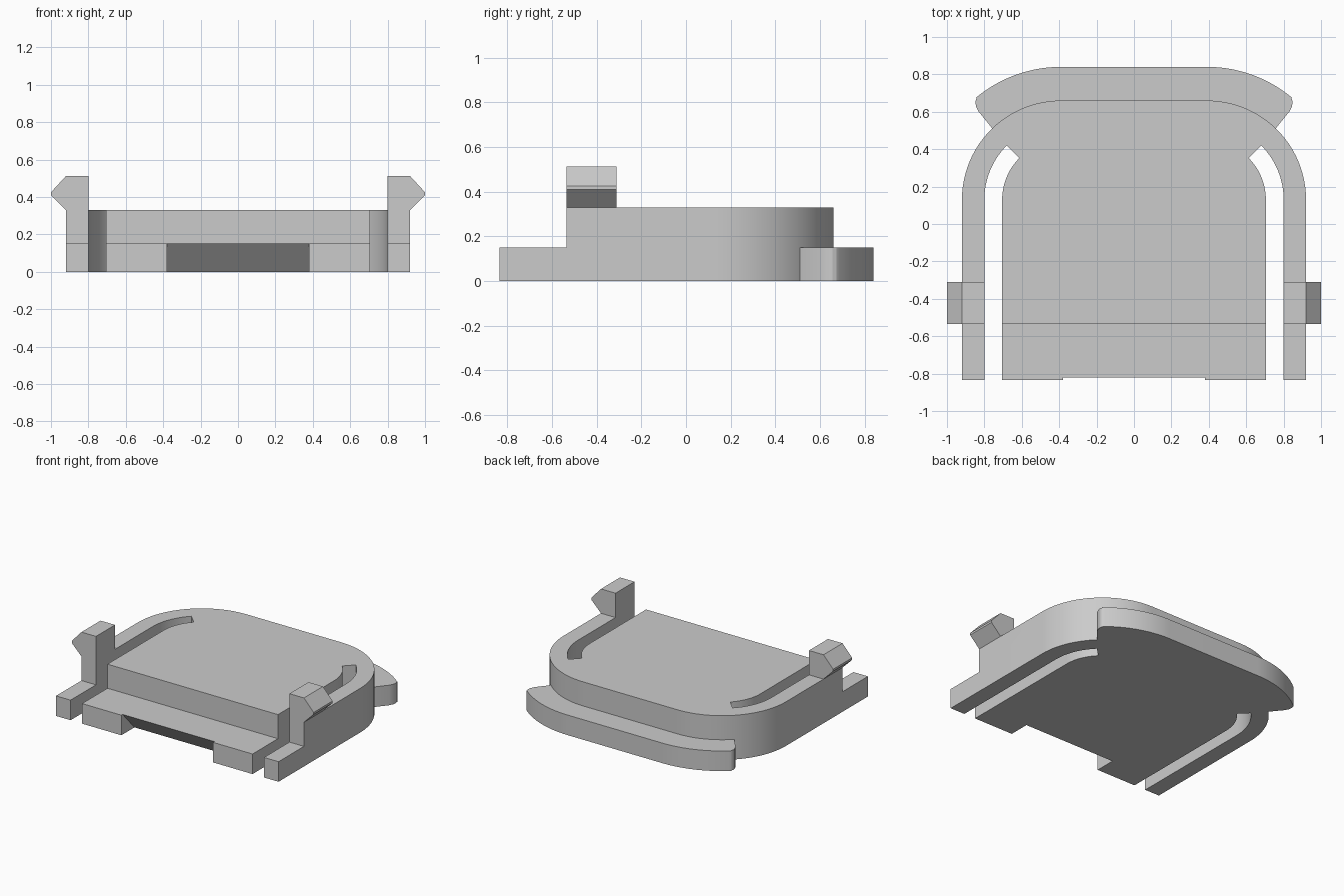
import bpy
import bmesh
from math import cos, sin, radians
from mathutils import Vector

cube = bpy.data.objects.get("Cube")
if cube:
    bpy.data.objects.remove(cube, do_unlink=True)

grey = bpy.data.materials.new("plain grey")
grey.use_nodes = True
COLOUR = (0.6, 0.6, 0.6, 1)
grey.diffuse_color = COLOUR
grey.node_tree.nodes["Principled BSDF"].inputs["Base Color"].default_value = COLOUR

# Shared dimensions
CX, CY = 0.39, 0.13          # centre of the rounded rear corners
FRONT, STEP = -0.835, -0.535
LOW, HIGH = 0.15, 0.33


def arc(radius, start, end, steps=24):
    angles = [radians(start + (end - start) * i / steps) for i in range(steps + 1)]
    return [(CX + radius * cos(a), CY + radius * sin(a)) for a in angles]


def mirrored(half):
    return half + [(-x, y) for x, y in reversed(half)]


def prism(name, points, lo, hi, axis="z"):
    """Extrude a plan (x, y), a front (x, z) or a side (y, z) profile."""
    place = {"z": lambda a, b, d: (a, b, d),
             "y": lambda a, b, d: (a, d, b),
             "x": lambda a, b, d: (d, a, b)}[axis]
    bm = bmesh.new()
    face = bm.faces.new([bm.verts.new(place(a, b, lo)) for a, b in points])
    new = bmesh.ops.extrude_face_region(bm, geom=[face])["geom"]
    shift = Vector(place(0, 0, hi - lo))
    bmesh.ops.translate(bm, vec=shift,
                        verts=[v for v in new if isinstance(v, bmesh.types.BMVert)])
    bmesh.ops.recalc_face_normals(bm, faces=bm.faces)
    mesh = bpy.data.meshes.new(name)
    bm.to_mesh(mesh)
    bm.free()
    obj = bpy.data.objects.new(name, mesh)
    bpy.context.collection.objects.link(obj)
    mesh.materials.append(grey)
    return obj


def select(obj):
    bpy.ops.object.select_all(action="DESELECT")
    obj.select_set(True)
    bpy.context.view_layer.objects.active = obj


def cut(obj, cutter):
    mod = obj.modifiers.new("cut", "BOOLEAN")
    mod.operation, mod.solver, mod.object = "DIFFERENCE", "EXACT", cutter
    select(obj)
    bpy.ops.object.modifier_apply(modifier=mod.name)
    bpy.data.objects.remove(cutter, do_unlink=True)


def smooth(obj):
    select(obj)
    bpy.ops.object.shade_smooth_by_angle(angle=radians(25))


# Body plate with a curved slot that frees a spring arm on each side
half = [(0.705, FRONT)] + arc(0.315, 0, 45) + arc(0.41, 45, 0)
half += [(0.80, FRONT), (0.92, FRONT)] + arc(0.53, 0, 90)
body = prism("body_plate", mirrored(half), 0, HIGH)

# Lower front ledge
cut(body, prism("step_cutter", [(-1.2, LOW), (STEP, LOW), (STEP, 1), (-1.2, 1)],
                -1.2, 1.2, "x"))

# Undercut thumb notch
cut(body, prism("notch_cutter", [(-0.9, -0.1), (-0.587, -0.1), (-0.82, LOW),
                                 (-0.82, 0.2), (-0.9, 0.2)], -0.38, 0.38, "x"))
smooth(body)

# Rear flange wrapped around the back corners
tip = [(0.83, 0.60), (0.845, 0.63), (0.848, 0.655), (0.838, 0.682)]
outer = tip + arc(0.71, 50, 90)
inner = arc(0.527, 90, 46)
flange_half = list(reversed(inner))
rim = mirrored(outer)
flange = prism("rear_flange", rim + [(-x, y) for x, y in flange_half]
               + inner, 0, LOW)
smooth(flange)

# Hooked latches on the spring arms
for name, side in (("left_latch", 1), ("right_latch", -1)):
    hook = [(0.80, HIGH), (0.92, HIGH), (1.0, 0.41), (1.0, 0.425),
            (0.92, 0.512), (0.80, 0.512)]
    prism(name, [(side * x, z) for x, z in hook], STEP, -0.31, "y")
